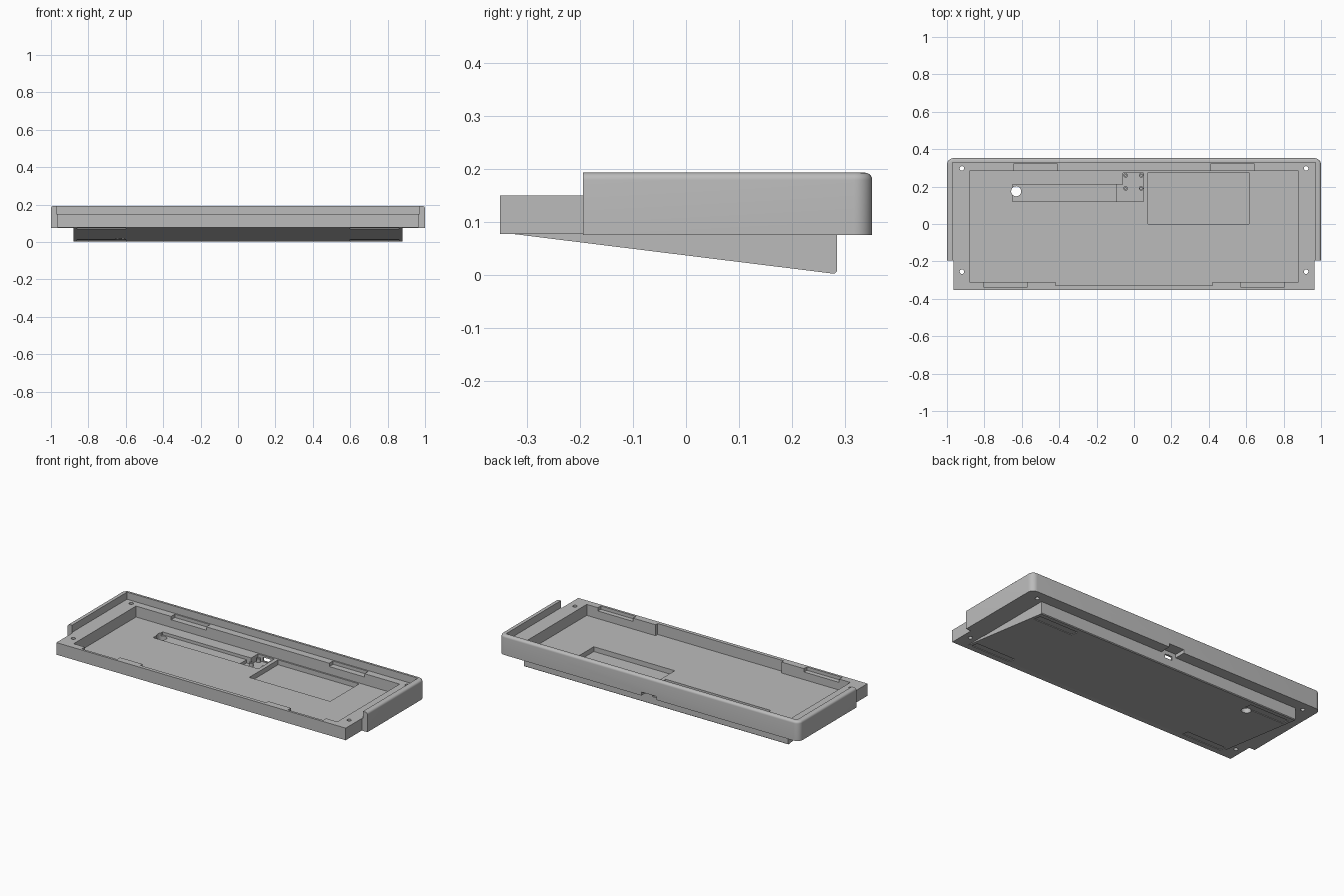
import bpy
import bmesh
from mathutils import Matrix, Vector

if "Cube" in bpy.data.objects:
    bpy.data.objects.remove(bpy.data.objects["Cube"])

grey = bpy.data.materials.new("plain_grey")
grey.use_nodes = True
colour = (0.5, 0.5, 0.5, 1)
grey.diffuse_color = colour
grey.node_tree.nodes["Principled BSDF"].inputs["Base Color"].default_value = colour


def to_object(name, bm):
    bmesh.ops.recalc_face_normals(bm, faces=bm.faces)
    mesh = bpy.data.meshes.new(name)
    bm.to_mesh(mesh)
    bm.free()
    mesh.materials.append(grey)
    obj = bpy.data.objects.new(name, mesh)
    bpy.context.collection.objects.link(obj)
    return obj


def box_mesh(x0, x1, y0, y1, z0, z1):
    bm = bmesh.new()
    size = Matrix.Diagonal((x1 - x0, y1 - y0, z1 - z0, 1))
    centre = Vector((x0 + x1, y0 + y1, z0 + z1)) / 2
    bmesh.ops.create_cube(bm, size=1, matrix=Matrix.Translation(centre) @ size)
    return bm


def box(name, *bounds):
    return to_object(name, box_mesh(*bounds))


def cylinder(name, x, y, z0, z1, radius):
    bm = bmesh.new()
    bmesh.ops.create_cone(bm, cap_ends=True, segments=24, radius1=radius,
                          radius2=radius, depth=z1 - z0,
                          matrix=Matrix.Translation((x, y, (z0 + z1) / 2)))
    return to_object(name, bm)


def combine(target, other, operation):
    other.hide_render = True
    mod = target.modifiers.new(operation.lower(), 'BOOLEAN')
    mod.operation = operation
    mod.solver = 'EXACT'
    mod.object = other
    bpy.context.view_layer.objects.active = target
    bpy.ops.object.modifier_apply(modifier=mod.name)
    bpy.data.objects.remove(other)


def cut(*bounds):
    combine(body, box("cutter", *bounds), 'DIFFERENCE')


def drill(*args):
    combine(body, cylinder("cutter", *args), 'DIFFERENCE')


# Raised rim block with rounded back corners and a softened outer top edge
FRONT, BACK, RIM_FRONT = -0.352, 0.352, -0.195
BOTTOM, DECK, TOP = 0.077, 0.15, 0.193
bm = box_mesh(-1, 1, RIM_FRONT, BACK, 0.075, TOP)
uprights = [e for e in bm.edges
            if all(v.co.y > 0 for v in e.verts)
            and abs(e.verts[0].co.z - e.verts[1].co.z) > 0.05]
bmesh.ops.bevel(bm, geom=uprights, offset=0.035, segments=8,
                profile=0.5, affect='EDGES')
top_edges = [e for e in bm.edges
             if all(v.co.z > TOP - 0.001 for v in e.verts)
             and not all(v.co.y < RIM_FRONT + 0.001 for v in e.verts)]
bmesh.ops.bevel(bm, geom=top_edges, offset=0.014, segments=5,
                profile=0.5, affect='EDGES')
body = to_object("case_body", bm)

# Deck slab, trimmed level inside the rim
combine(body, box("slab", -0.965, 0.965, FRONT, 0.3, BOTTOM, 0.17), 'UNION')
cut(-0.97, 0.97, -0.5, 0.328, DECK, 0.3)

# Tilting wedge underneath
bm = bmesh.new()
profile = [(FRONT + 0.002, 0.08), (0.28, 0.002), (0.285, 0.006), (0.285, 0.1), (FRONT + 0.002, 0.1)]
side = bm.faces.new([bm.verts.new((-0.88, y, z)) for y, z in profile])
new = bmesh.ops.extrude_face_region(bm, geom=[side])["geom"]
bmesh.ops.translate(bm, vec=(1.76, 0, 0),
                    verts=[v for v in new if isinstance(v, bmesh.types.BMVert)])
combine(body, to_object("wedge", bm), 'UNION')

# Main tray with a wider middle at the front
FLOOR = 0.084
cut(-0.879, 0.879, -0.31, 0.284, FLOOR, 0.3)
cut(-0.42, 0.42, -0.33, 0, FLOOR, 0.3)

# Clip recesses along the front and back walls
for s in (-1, 1):
    xs = sorted((s * 0.41, s * 0.645))
    cut(*xs, 0.25, 0.32, 0.13, 0.3)
    xs = sorted((s * 0.57, s * 0.805))
    cut(*xs, -0.338, -0.28, 0.13, 0.3)

# Battery pocket, cable channel and connector bay in the tray floor
cut(0.075, 0.615, 0, 0.275, 0.055, 0.1)
cut(-0.65, -0.07, 0.12, 0.21, 0.066, 0.1)
cut(-0.09, 0.052, 0.119, 0.211, 0.046, 0.1)
cut(-0.06, 0.051, 0.18, 0.274, 0.046, 0.1)

# Cable port through the back with a relief under the rim
cut(-0.025, 0.025, 0.25, 0.3, 0.05, 0.073)
cut(-0.05, 0.05, 0.2852, 0.4, 0.05, 0.096)

# Reset hole and corner screw holes
drill(-0.63, 0.175, -0.1, 0.3, 0.027)
for x in (-0.92, 0.92):
    for y in (-0.255, 0.297):
        drill(x, y, 0, 0.3, 0.012)

# Shallow foot recesses that follow the sloping underside
slope = -0.078 / 0.63
for s in (-1, 1):
    for y0, y1 in ((-0.315, -0.27), (0.2, 0.25)):
        bm = box_mesh(*sorted((s * 0.6, s * 0.86)), y0, y1, -0.02, 0.004)
        for v in bm.verts:
            v.co.z += 0.08 + slope * (v.co.y - FRONT)
        combine(body, to_object("cutter", bm), 'DIFFERENCE')

# Hollow mounting posts in the connector bay
parts = [body]
for x in (-0.045, 0.038):
    for y in (0.19, 0.26):
        post = cylinder("mounting_post", x, y, 0.044, 0.068, 0.012)
        combine(post, cylinder("cutter", x, y, 0.055, 0.1, 0.005), 'DIFFERENCE')
        parts.append(post)

# Smooth the rounded areas, keep the corners crisp
for obj in parts:
    bpy.ops.object.select_all(action='DESELECT')
    obj.select_set(True)
    bpy.context.view_layer.objects.active = obj
    bpy.ops.object.shade_smooth_by_angle(angle=0.5)
